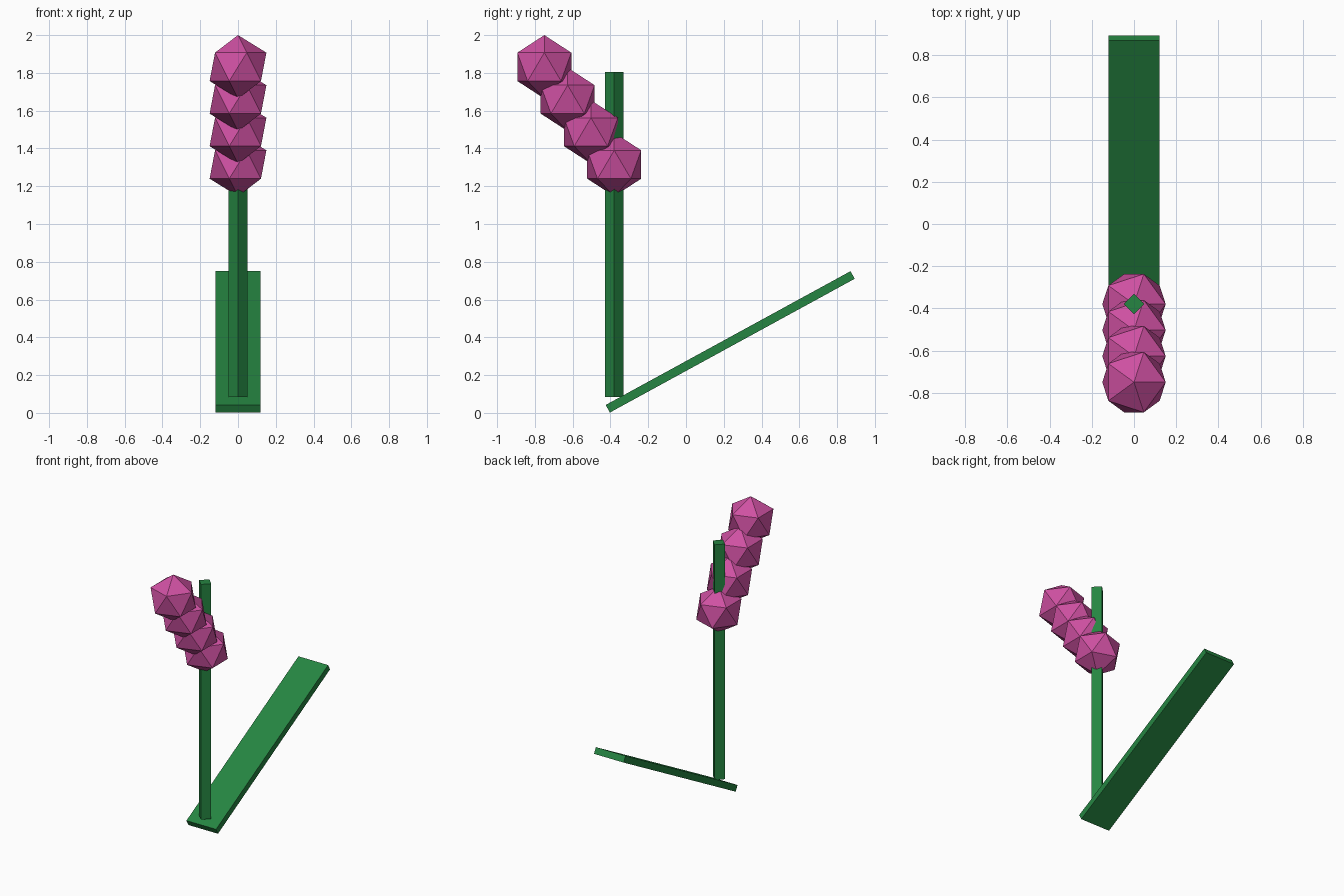
import bpy
import math

if "Cube" in bpy.data.objects:
    bpy.data.objects.remove(bpy.data.objects["Cube"])


def material(name, rgb):
    m = bpy.data.materials.new(name)
    m.diffuse_color = (*rgb, 1.0)
    m.use_nodes = True
    m.node_tree.nodes["Principled BSDF"].inputs["Base Color"].default_value = m.diffuse_color
    return m


def finish(name, mat):
    ob = bpy.context.object
    ob.name = name
    ob.data.materials.append(mat)
    return ob


green = material("leaf green", (0.019, 0.235, 0.054))
pink = material("blossom pink", (0.62, 0.081, 0.36))

# Stem: four-sided post with its edges facing front and sides
STEM_Y, STEM_LOW, STEM_HIGH = -0.38, 0.083, 1.805
bpy.ops.mesh.primitive_cylinder_add(
    vertices=4, radius=0.049, depth=STEM_HIGH - STEM_LOW,
    location=(0, STEM_Y, (STEM_LOW + STEM_HIGH) / 2))
finish("stem", green)

# Leaf: flat plank rising toward the back
bpy.ops.mesh.primitive_cube_add(
    size=1, location=(0, 0.234, 0.376), rotation=(0.5, 0, 0))
leaf = finish("leaf", green)
leaf.scale = (0.24, 1.477, 0.046)

# Blossoms: row of icosahedra climbing forward from the stem
for i in range(4):
    t = i / 3
    bpy.ops.mesh.primitive_ico_sphere_add(
        subdivisions=1, radius=0.168,
        location=(0, STEM_Y - 0.37 * t, 1.315 + 0.517 * t))
    finish(f"blossom_{i + 1}", pink)
